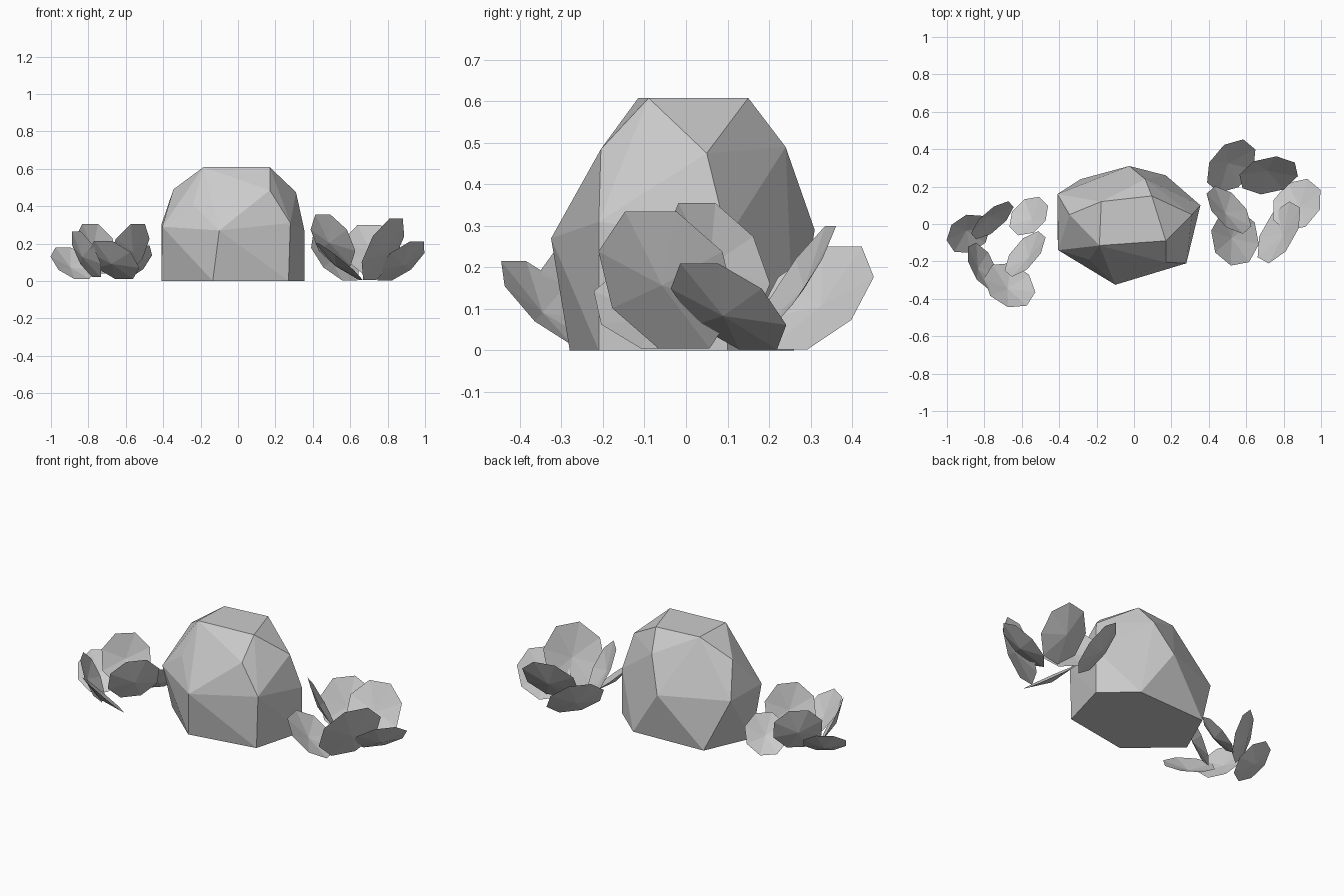
import bpy, bmesh, math
from mathutils import Vector

if "Cube" in bpy.data.objects:
    bpy.data.objects.remove(bpy.data.objects["Cube"])

grey = bpy.data.materials.new("stone_grey")
grey.diffuse_color = (0.6, 0.6, 0.6, 1)
grey.use_nodes = True
grey.node_tree.nodes["Principled BSDF"].inputs["Base Color"].default_value = grey.diffuse_color


def add_object(name, bm):
    mesh = bpy.data.meshes.new(name)
    bm.to_mesh(mesh)
    bm.free()
    mesh.materials.append(grey)
    obj = bpy.data.objects.new(name, mesh)
    bpy.context.collection.objects.link(obj)
    return obj


# Boulder: faceted hull built from base, belly, shoulder and top rings
base = [(-.135, -.28), (.27, -.21), (.355, .10), (.17, .26), (-.285, .24), (-.41, -.04)]
belly = [(-.10, -.325, .27), (.28, -.21, .31), (.355, .10, .27),
         (-.025, .31, .29), (-.41, .16, .30), (-.405, -.14, .29)]
shoulder = [(.17, -.205, .485), (.31, .05, .475), (.06, .24, .49),
            (-.345, .05, .49), (-.24, -.19, .41)]
top = [(-.175, .12), (.095, .15), (.17, -.09), (-.185, -.115)]
bm = bmesh.new()
for p in [(x, y, 0) for x, y in base] + belly + shoulder + [(x, y, .608) for x, y in top]:
    bm.verts.new(p)
bmesh.ops.convex_hull(bm, input=bm.verts[:])
loose = [v for v in bm.verts if not v.link_faces]
bmesh.ops.delete(bm, geom=loose, context='VERTS')
bmesh.ops.dissolve_limit(bm, angle_limit=math.radians(2), verts=bm.verts[:], edges=bm.edges[:])
bmesh.ops.recalc_face_normals(bm, faces=bm.faces[:])
add_object("boulder", bm)


def leaf(bm, lo, hi, sx, sy):
    """Cupped octagonal leaf fitting a box, its face turned towards (sx, sy, up)."""
    lo, hi = Vector(lo), Vector(hi)
    c, e = (lo + hi) / 2, (hi - lo) / 2
    r2 = e.length_squared / 2
    n = Vector([math.sqrt(max(0, 1 - k * k / r2)) for k in e])
    n = Vector((n.x * sx, n.y * sy, n.z)).normalized()
    r = math.sqrt(r2) * 1.04
    u = n.cross(Vector((0, 0, 1))).normalized()   # across the leaf
    w = u.cross(n)                                # along the leaf
    if w.z < 0:
        w = -w
    mid = bm.verts.new(c - n * .03)
    ring = []
    for i in range(8):
        t = math.tau * (i + .5) / 8
        p = c + u * (r * .97 * math.cos(t)) + w * (r * 1.04 * math.sin(t))
        p.z = max(p.z, .002)
        ring.append(bm.verts.new(p))
    for i in range(8):
        f = bm.faces.new((mid, ring[i], ring[(i + 1) % 8]))
        f.normal_update()
        if f.normal.dot(n) < 0:
            f.normal_flip()


# Two leaf rosettes: low corner, high corner, facing signs
rosettes = {
    "right_rosette": [
        ((.39, .17, 0), (.65, .45, .25), 1, -1),
        ((.56, .165, .03), (.88, .355, .30), 1, -1),
        ((.74, -.035, 0), (1.0, .24, .21), -1, 1),
        ((.66, -.21, .005), (.89, .12, .335), -1, 1),
        ((.42, -.225, .005), (.66, .08, .20), 1, 1),
        ((.39, -.05, .08), (.625, .20, .355), 1, 1),
    ],
    "left_rosette": [
        ((-.87, -.08, .04), (-.645, .12, .305), 1, -1),
        ((-.665, -.06, .01), (-.46, .145, .19), -1, 1),
        ((-.69, -.28, .035), (-.475, -.04, .305), -1, 1),
        ((-.80, -.445, .01), (-.53, -.21, .215), 1, 1),
        ((-.89, -.35, .02), (-.73, -.10, .265), 1, 1),
        ((-1.0, -.155, .01), (-.77, .05, .18), 1, -1),
    ],
}
for name, leaves in rosettes.items():
    bm = bmesh.new()
    for spec in leaves:
        leaf(bm, *spec)
    add_object(name, bm)
